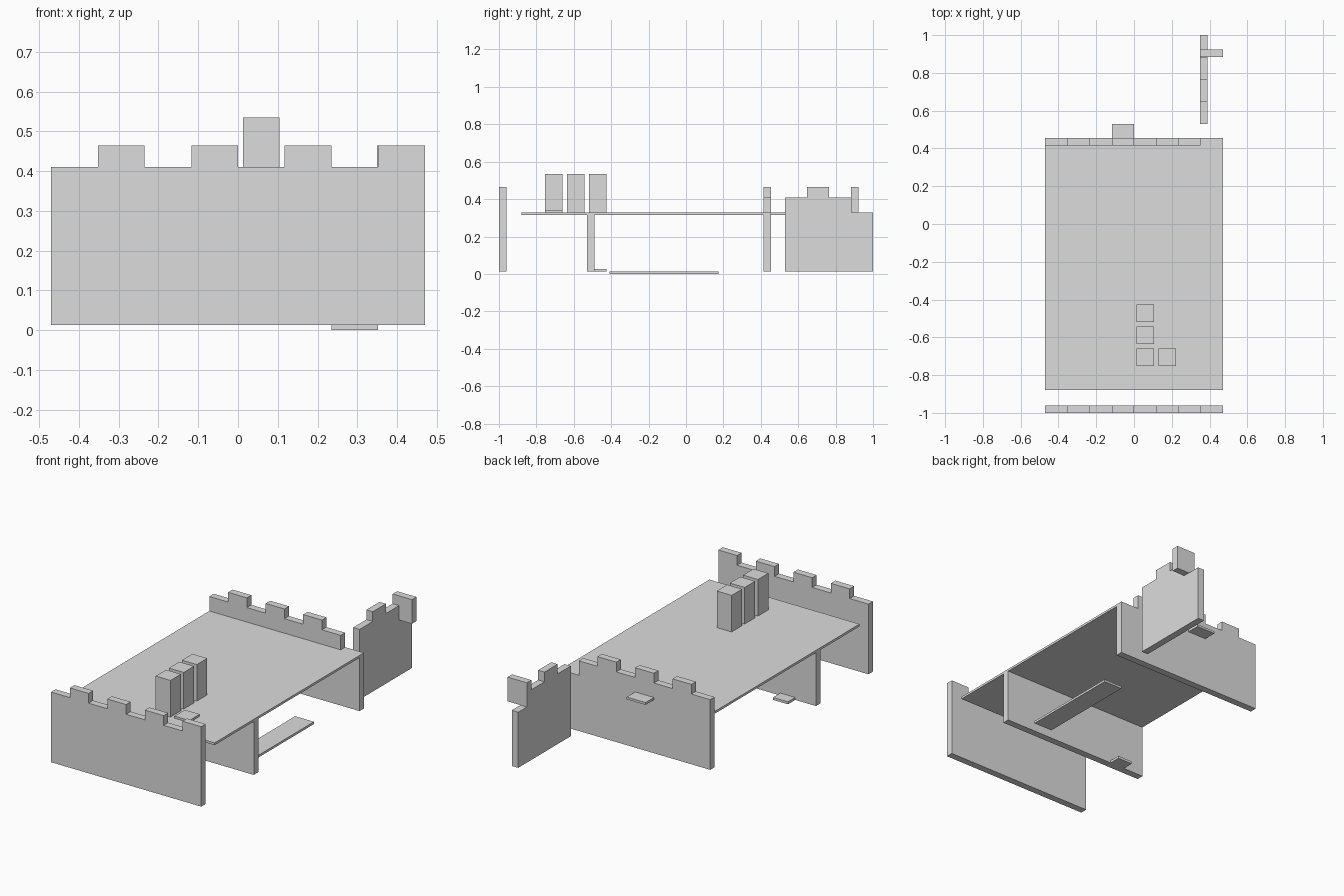
import bpy, bmesh

if "Cube" in bpy.data.objects:
    bpy.data.objects.remove(bpy.data.objects["Cube"])

U = 0.1175                      # one grid cell
W = 4 * U                       # half width of the board
FLOOR, DECK0, DECK1 = 0.013, 0.315, 0.328
LOW, HIGH = 0.41, 0.465         # crenel and merlon heights

stone = bpy.data.materials.new("light grey stone")
stone.diffuse_color = (0.72, 0.72, 0.72, 1)
stone.use_nodes = True
stone.node_tree.nodes["Principled BSDF"].inputs["Base Color"].default_value = stone.diffuse_color


def prism(name, outline, axis, a, b):
    """Extrude an outline given in (along, z) from a to b across the 'x' or 'y' axis."""
    bm = bmesh.new()
    place = (lambda p: (p[0], a, p[1])) if axis == 'y' else (lambda p: (a, p[0], p[1]))
    face = bm.faces.new([bm.verts.new(place(p)) for p in outline])
    new = bmesh.ops.extrude_face_region(bm, geom=[face])["geom"]
    shift = (0, b - a, 0) if axis == 'y' else (b - a, 0, 0)
    bmesh.ops.translate(bm, vec=shift, verts=[g for g in new if isinstance(g, bmesh.types.BMVert)])
    bmesh.ops.recalc_face_normals(bm, faces=bm.faces)
    mesh = bpy.data.meshes.new(name)
    bm.to_mesh(mesh)
    bm.free()
    mesh.materials.append(stone)
    obj = bpy.data.objects.new(name, mesh)
    bpy.context.collection.objects.link(obj)
    return obj


def box(name, x0, x1, y0, y1, z0, z1):
    return prism(name, [(x0, z0), (x1, z0), (x1, z1), (x0, z1)], 'y', y0, y1)


def stepped(start, heights, base=FLOOR):
    """Wall outline whose top has one height per grid cell."""
    pts = [(start, base)]
    for i, h in enumerate(heights):
        left, right = start + i * U, start + (i + 1) * U
        if i and heights[i - 1] == h:
            pts.pop()
        else:
            pts.append((left, h))
        pts.append((right, h))
    pts.append((start + len(heights) * U, base))
    return pts


# Battlement walls
prism("front_wall", stepped(-W, [LOW, HIGH] * 4), 'y', -1.0, -0.96)
prism("back_wall", stepped(-W, [LOW, HIGH] * 3 + [LOW, DECK0]), 'y', 0.415, 0.455)
prism("side_wall", stepped(0.53, [LOW, HIGH, LOW, DECK1]), 'x', 0.35, 0.39)
box("side_wall_merlon", 0.35, W, 0.883, 0.923, DECK1, HIGH)

# Deck and the wall supporting it
box("deck", -W, W, -0.88, 0.455, DECK0, DECK1)
box("support_wall", -W, W, -0.53, -0.49, FLOOR, DECK0)

# Ground strip and ledge on the back wall
box("ground_strip", 2 * U, 3 * U, -0.41, 0.175, 0.0, FLOOR)
box("back_ledge", -U, 0, 0.415, 0.53, DECK0, DECK1)

# Square pillars in a row, with flat tiles of the same footprint
S = 0.093
for i, y in enumerate((-0.518, -0.635, -0.753)):
    box(f"pillar_{i + 1}", 0.012, 0.012 + S, y, y + S, DECK1, 0.535)
box("deck_tile", U + 0.012, U + 0.012 + S, -0.753, -0.753 + S, DECK1, 0.34)
box("floor_tile", -3 * U + 0.012, -3 * U + 0.012 + S, -0.518, -0.518 + S, FLOOR, 0.027)
